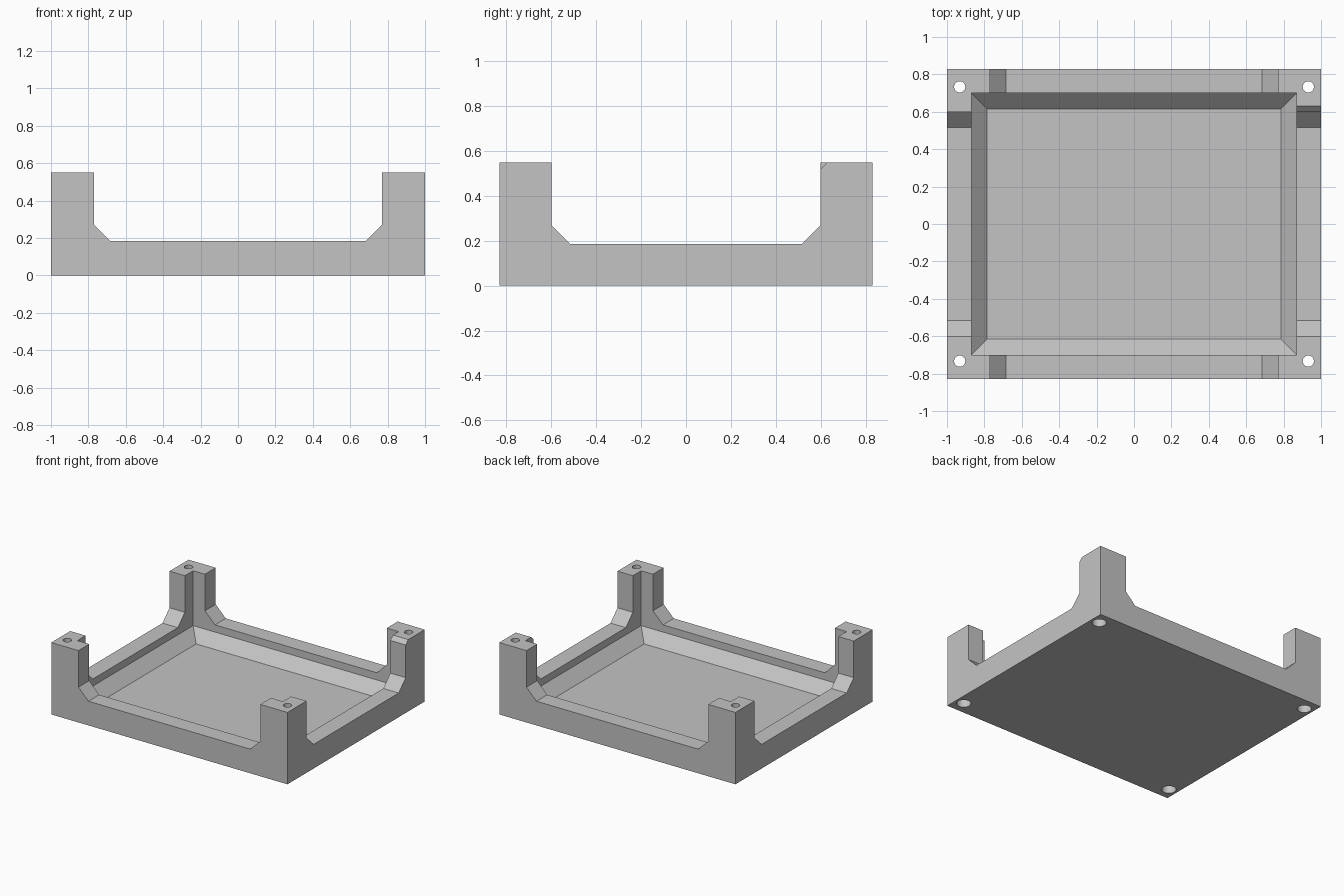
import bpy
import bmesh
import math
from mathutils import Matrix

if "Cube" in bpy.data.objects:
    bpy.data.objects.remove(bpy.data.objects["Cube"], do_unlink=True)

HX, HY, TOP = 1.0, 0.83, 0.55     # half width, half depth, post height
RIM, SLOPE = 0.185, 0.085         # wall height, bevel size
OVER = 0.7                        # height cutters reach above the posts

grey = bpy.data.materials.new("light_grey")
grey.use_nodes = True
grey.diffuse_color = (0.55, 0.55, 0.55, 1)
grey.node_tree.nodes["Principled BSDF"].inputs["Base Color"].default_value = (0.55, 0.55, 0.55, 1)


def loft(name, rings):
    """Solid skinned through rings of points with equal counts."""
    bm = bmesh.new()
    loops = [[bm.verts.new(p) for p in ring] for ring in rings]
    n = len(loops[0])
    for a, b in zip(loops, loops[1:]):
        for i in range(n):
            j = (i + 1) % n
            bm.faces.new((a[i], a[j], b[j], b[i]))
    bm.faces.new(loops[0][::-1])
    bm.faces.new(loops[-1])
    bmesh.ops.recalc_face_normals(bm, faces=bm.faces[:])
    mesh = bpy.data.meshes.new(name)
    bm.to_mesh(mesh)
    bm.free()
    mesh.materials.append(grey)
    obj = bpy.data.objects.new(name, mesh)
    bpy.context.collection.objects.link(obj)
    return obj


def rect(x, y, z):
    return [(-x, -y, z), (x, -y, z), (x, y, z), (-x, y, z)]


def circle(x, y, z, r, n=32):
    return [(x + r * math.cos(2 * math.pi * i / n),
             y + r * math.sin(2 * math.pi * i / n), z) for i in range(n)]


def slot_profile(w):
    """Opening between two posts, with sloped lower corners."""
    return [(-w, OVER), (-w, RIM + SLOPE), (SLOPE - w, RIM),
            (w - SLOPE, RIM), (w, RIM + SLOPE), (w, OVER)]


# Solid block
tray = loft("corner_post_tray", [rect(HX, HY, 0), rect(HX, HY, TOP)])

# Recess with bevelled floor edge
cutters = [loft("recess_cutter", [rect(0.785, 0.615, 0.045),
                                  rect(0.87, 0.70, 0.13),
                                  rect(0.87, 0.70, OVER)])]

# Openings through front/back and through both sides
cutters.append(loft("front_back_slot_cutter",
                    [[(u, y, z) for u, z in slot_profile(0.77)] for y in (-1.2, 1.2)]))
cutters.append(loft("side_slot_cutter",
                    [[(x, u, z) for u, z in slot_profile(0.60)] for x in (-1.2, 1.2)]))

# Small bevel on the back left post
cutters.append(loft("post_bevel_cutter",
                    [[(x, 0.58, 0.50), (x, 0.655, 0.575), (x, 0.58, 0.575)]
                     for x in (0.8, 1.2)]))

# Screw holes with a wider counterbore underneath
for sx in (-1, 1):
    for sy in (-1, 1):
        x, y = 0.932 * sx, 0.733 * sy
        cutters.append(loft("screw_hole_cutter",
                            [circle(x, y, -0.1, 0.05), circle(x, y, 0.1, 0.05),
                             circle(x, y, 0.1, 0.03), circle(x, y, OVER, 0.03)]))

# Apply the cuts, then discard the cutters
for cutter in cutters:
    cutter.hide_render = True
    mod = tray.modifiers.new(cutter.name, "BOOLEAN")
    mod.operation, mod.solver, mod.object = "DIFFERENCE", "EXACT", cutter
bpy.context.view_layer.update()
result = bpy.data.meshes.new_from_object(
    tray.evaluated_get(bpy.context.evaluated_depsgraph_get()))
tray.modifiers.clear()
tray.data = result
for cutter in cutters:
    bpy.data.objects.remove(cutter, do_unlink=True)

# Smooth the hole walls, keep the rest sharp
bpy.ops.object.select_all(action="DESELECT")
tray.select_set(True)
bpy.context.view_layer.objects.active = tray
bpy.ops.object.shade_smooth_by_angle(angle=math.radians(30))
